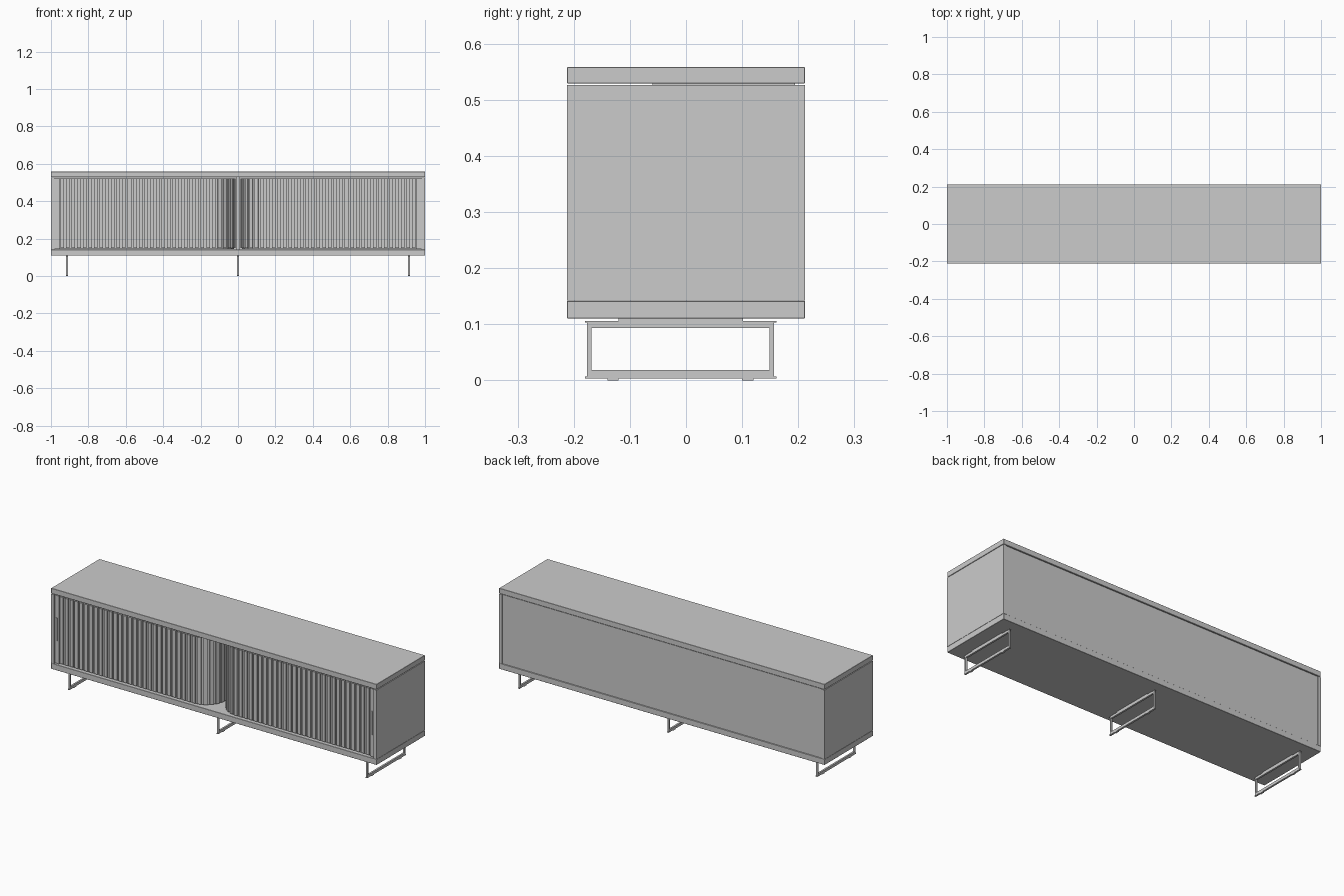
import bpy, bmesh, math
from mathutils import Matrix, Vector

if "Cube" in bpy.data.objects:
    bpy.data.objects.remove(bpy.data.objects["Cube"])


def add_box(bm, lo, hi, rot=0.0, at=(0, 0, 0)):
    lo, hi = Vector(lo), Vector(hi)
    m = (Matrix.Translation(at) @ Matrix.Rotation(rot, 4, 'Z')
         @ Matrix.Translation((lo + hi) / 2) @ Matrix.Diagonal((*(hi - lo), 1)))
    bmesh.ops.create_cube(bm, size=1, matrix=m)


def finish(name, bm, mirror=False, bevel=0.0):
    bmesh.ops.recalc_face_normals(bm, faces=bm.faces)
    me = bpy.data.meshes.new(name)
    bm.to_mesh(me)
    bm.free()
    ob = bpy.data.objects.new(name, me)
    bpy.context.collection.objects.link(ob)
    if bevel:
        mod = ob.modifiers.new("soft_edge", 'BEVEL')
        mod.width, mod.segments = bevel, 1
    if mirror:
        ob.modifiers.new("mirror", 'MIRROR').use_clip = False
    return ob


def boxes(name, parts, mirror=False, bevel=0.0):
    bm = bmesh.new()
    for lo, hi in parts:
        add_box(bm, lo, hi)
    return finish(name, bm, mirror, bevel)


D = 0.212                      # half depth
Z0, Z1 = 0.142, 0.526          # cabinet opening heights

# Carcass
boxes("top_slab", [((-1, -D, 0.529), (1, D, 0.558))], bevel=0.001)
boxes("bottom_slab", [((-1, -D, 0.11), (1, D, 0.1415))], bevel=0.001)
boxes("side_panel", [((0.982, -D, Z0), (1, D, Z1))], mirror=True)
boxes("back_panel", [((-0.982, 0.194, Z0), (0.982, 0.208, Z1))])
boxes("centre_divider", [((-0.012, -0.06, Z0), (0.012, 0.194, 0.529))])

# Tambour path: straight front, quarter turn, then run inwards
Y, R, X_IN, X_OUT = -0.197, 0.108, -0.13, -0.955
STRAIGHT = X_IN - X_OUT
ARC = R * math.pi / 2
TOTAL = STRAIGHT + ARC + 0.12


def path(s):
    if s < STRAIGHT:
        return Vector((X_OUT + s, Y, 0)), 0.0
    if s < STRAIGHT + ARC:
        a = (s - STRAIGHT) / R
        return Vector((X_IN + R * math.sin(a), Y + R * (1 - math.cos(a)), 0)), a
    return Vector((X_IN + R, Y + R + s - STRAIGHT - ARC, 0)), math.pi / 2


# Tambour backing sheet
bm = bmesh.new()
stations = [0] + [STRAIGHT + ARC * i / 16 for i in range(17)] + [TOTAL]
rings = []
for s in stations:
    p, a = path(s)
    inward = Vector((-math.sin(a), math.cos(a), 0)) * 0.006
    rings.append([bm.verts.new(q + Vector((0, 0, z)))
                  for q, z in ((p, 0.146), (p, 0.523), (p + inward, 0.523), (p + inward, 0.146))])
for r, t in zip(rings, rings[1:]):
    for i in range(4):
        j = (i + 1) % 4
        bm.faces.new((r[i], r[j], t[j], t[i]))
bm.faces.new(rings[0])
bm.faces.new(rings[-1])
finish("tambour_backing", bm, mirror=True)

# Vertical slats following the path
bm = bmesh.new()
pitch, width = 0.03, 0.019
for i in range(int(TOTAL / pitch)):
    p, a = path((i + 0.5) * pitch)
    add_box(bm, (-width / 2, -0.009, 0.15), (width / 2, 0.001, 0.521), a, p)
finish("tambour_slats", bm, mirror=True)

# Door end stiles and pull handles
boxes("door_stile", [((0.955, -0.206, 0.146), (0.981, -0.191, 0.523))], mirror=True)
boxes("door_handle", [((0.966, -0.211, 0.27), (0.972, -0.206, 0.40))], mirror=True)

# Three sled legs: rectangular hoop, floor strip, mounting plate
for name, x in (("left_leg", -0.915), ("centre_leg", 0), ("right_leg", 0.915)):
    a, b = x - 0.005, x + 0.005
    boxes(name, [
        ((a, -0.176, 0.093), (b, 0.157, 0.105)),
        ((a, -0.176, 0.006), (b, 0.157, 0.018)),
        ((a, -0.176, 0.018), (b, -0.168, 0.093)),
        ((a, 0.149, 0.018), (b, 0.157, 0.093)),
        ((a, -0.18, 0.103), (b, 0.161, 0.106)),
        ((a, -0.18, 0.003), (b, 0.161, 0.007)),
        ((a, -0.12, 0.101), (b, 0.102, 0.1105)),
    ])
    # Levelling pads
    boxes(name + "_pads", [((a, y - 0.01, 0), (b, y + 0.01, 0.004)) for y in (-0.13, 0.11)])
